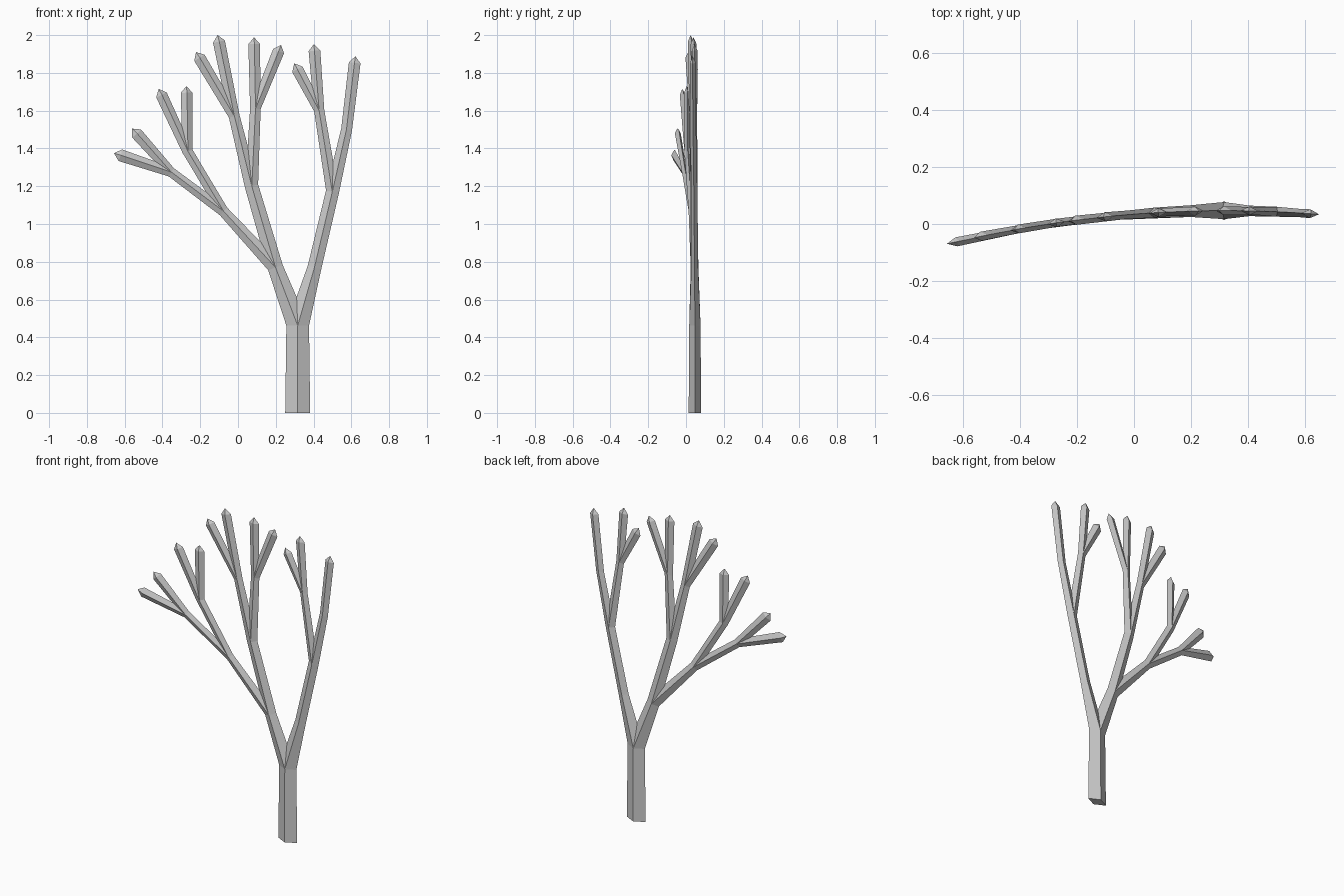
import bpy, bmesh
from mathutils import Vector

if "Cube" in bpy.data.objects:
    bpy.data.objects.remove(bpy.data.objects["Cube"])

mat = bpy.data.materials.new("plain grey")
mat.diffuse_color = (0.6, 0.6, 0.6, 1)
mat.use_nodes = True
mat.node_tree.nodes["Principled BSDF"].inputs["Base Color"].default_value = mat.diffuse_color

# Joints of the tree: x, z, half width
J = {
    "base": (.316, 0, .066), "fork": (.316, .462, .06),
    "l1": (.198, .77, .041), "l2": (.072, 1.2, .036),
    "v1": (.092, 1.61, .028), "c1": (-.02, 1.57, .029),
    "w1": (-.077, 1.067, .028), "w2": (-.355, 1.275, .026), "w3": (-.267, 1.385, .028),
    "r1": (.405, .77, .037), "r2": (.5, 1.17, .035), "r3": (.575, 1.5, .029),
    "q1": (.43, 1.6, .027),
    # tips
    "t1": (-.656, 1.375, .032), "t2": (-.56, 1.505, .032),
    "t3": (-.42, 1.715, .031), "t4": (-.273, 1.73, .031),
    "t5": (-.222, 1.91, .032), "t6": (-.108, 2.0, .032),
    "t7": (.085, 1.988, .031), "t8": (.228, 1.948, .031),
    "t9": (.298, 1.85, .031), "t10": (.402, 1.952, .031),
    "t11": (.622, 1.888, .031),
}

# Runs of joints; the first entry only gives the starting direction
RUNS = {
    "trunk": ["", "base", "fork"],
    "left_main": ["base", "fork", "l1", "l2", "c1", "t6"],
    "left_main_twig": ["l2", "c1", "t5"],
    "middle_branch": ["l1", "l2", "v1", "t7"],
    "middle_twig": ["l2", "v1", "t8"],
    "low_branch": ["fork", "l1", "w1", "w2", "t1"],
    "low_twig": ["w1", "w2", "t2"],
    "low_upper_branch": ["l1", "w1", "w3", "t4"],
    "low_upper_twig": ["w1", "w3", "t3"],
    "right_main": ["base", "fork", "r1", "r2", "r3", "t11"],
    "right_inner_branch": ["r1", "r2", "q1", "t10"],
    "right_inner_twig": ["r2", "q1", "t9"],
}


def bend(x):
    # the whole fan curves gently backwards in plan
    return .047 - .122 * (x - .32) ** 2


def point(name):
    x, z, r = J[name]
    return Vector((x, bend(x), z))


def branch(name, run):
    pts = [point(n) for n in run[1:]]
    rad = [J[n][2] for n in run[1:]]
    has_tip = run[-1].startswith("t")
    apex = pts[-1].copy()
    if has_tip:
        pts[-1] -= (pts[-1] - pts[-2]).normalized() * .035
    before = point(run[0]) if run[0] else pts[0] - Vector((0, 0, 1))
    bm = bmesh.new()
    rings = []
    for i, p in enumerate(pts):
        d_in = (p - (pts[i - 1] if i else before)).normalized()
        d_out = (pts[i + 1] - p).normalized() if 0 < i < len(pts) - 1 else d_in
        t = (d_in + d_out).normalized()
        n = Vector((.244 * (p.x - .32), 1, 0)).normalized()
        s = n.cross(t).normalized()
        n = t.cross(s)
        r = rad[i]
        # flattened diamond section
        rings.append([bm.verts.new(p + o) for o in (s * r, n * r * .5, -s * r, -n * r * .5)])
    for a, b in zip(rings, rings[1:]):
        for k in range(4):
            bm.faces.new((a[k], a[(k + 1) % 4], b[(k + 1) % 4], b[k]))
    bm.faces.new(rings[0])
    if has_tip:
        top = bm.verts.new(apex)
        for k in range(4):
            bm.faces.new((rings[-1][k], rings[-1][(k + 1) % 4], top))
    else:
        bm.faces.new(rings[-1])
    bmesh.ops.recalc_face_normals(bm, faces=bm.faces)
    me = bpy.data.meshes.new(name)
    bm.to_mesh(me)
    bm.free()
    me.materials.append(mat)
    bpy.context.collection.objects.link(bpy.data.objects.new(name, me))


for name, run in RUNS.items():
    branch(name, run)
